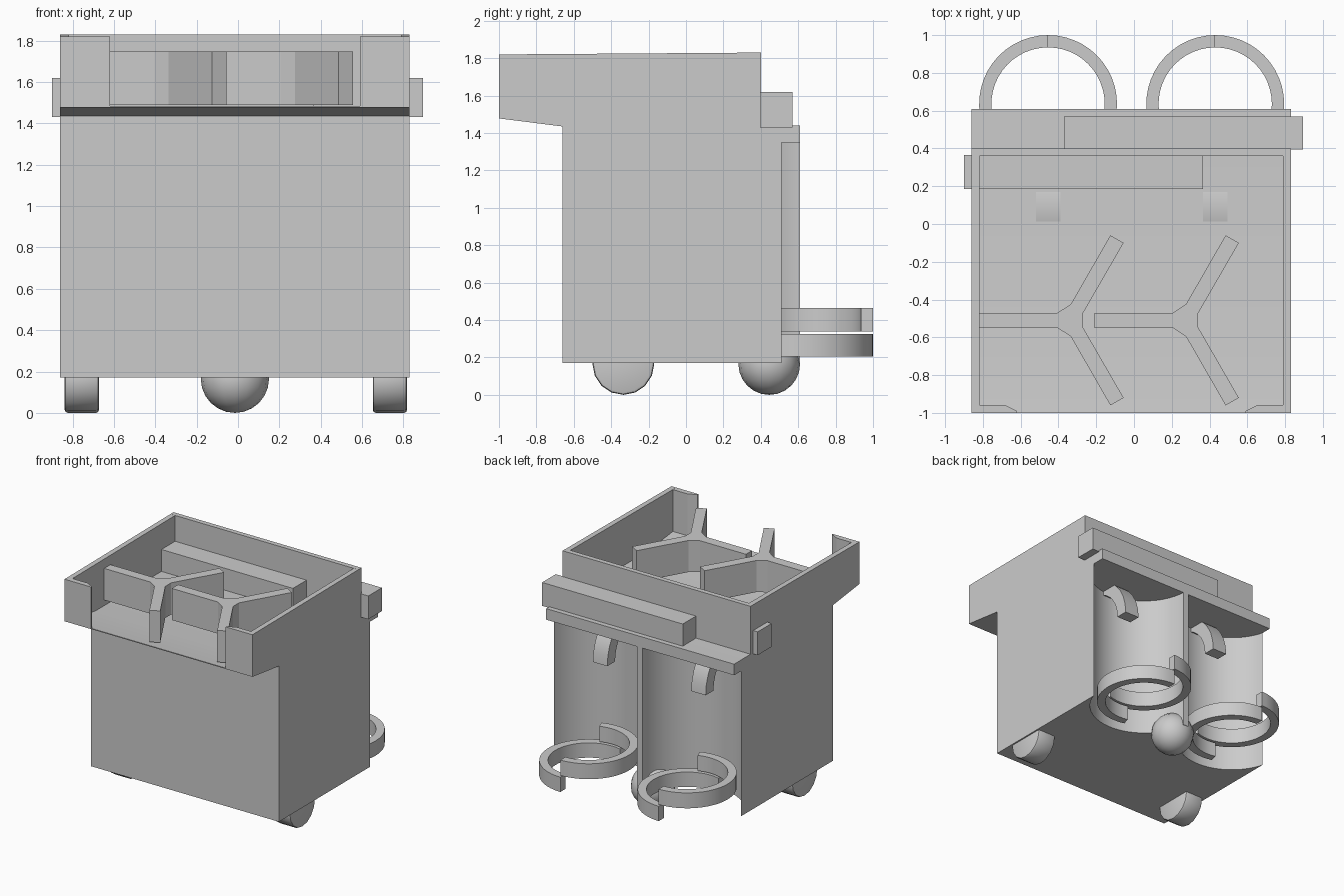
import bpy, bmesh, math
from mathutils import Matrix, Vector

if "Cube" in bpy.data.objects:
    bpy.data.objects.remove(bpy.data.objects["Cube"])


def finish(bm, name, smooth=False):
    bmesh.ops.recalc_face_normals(bm, faces=bm.faces)
    mesh = bpy.data.meshes.new(name)
    bm.to_mesh(mesh)
    bm.free()
    ob = bpy.data.objects.new(name, mesh)
    bpy.context.collection.objects.link(ob)
    if smooth:
        shade(ob)
    return ob


def shade(ob):
    bpy.ops.object.select_all(action='DESELECT')
    ob.select_set(True)
    bpy.context.view_layer.objects.active = ob
    bpy.ops.object.shade_smooth_by_angle(angle=math.radians(35))


def prism(name, pts, lo, hi, axis='z', smooth=False):
    """Extrude an outline: (x, y) points along z, or (y, z) points along x."""
    bm = bmesh.new()
    place = (lambda a, b: (a, b, lo)) if axis == 'z' else (lambda a, b: (lo, a, b))
    face = bm.faces.new([bm.verts.new(place(a, b)) for a, b in pts])
    ext = bmesh.ops.extrude_face_region(bm, geom=[face])
    move = Vector((0, 0, hi - lo)) if axis == 'z' else Vector((hi - lo, 0, 0))
    bmesh.ops.translate(bm, verts=[v for v in ext['geom'] if isinstance(v, bmesh.types.BMVert)], vec=move)
    return finish(bm, name, smooth)


def box(name, x0, x1, y0, y1, z0, z1):
    return prism(name, [(x0, y0), (x1, y0), (x1, y1), (x0, y1)], z0, z1)


def arc(cx, cy, r, a0, a1, n):
    angles = [math.radians(a0 + (a1 - a0) * i / n) for i in range(n + 1)]
    return [(cx + r * math.cos(a), cy + r * math.sin(a)) for a in angles]


def band(cx, cy, r_in, r_out, a0, a1, n):
    return arc(cx, cy, r_out, a0, a1, n) + arc(cx, cy, r_in, a0, a1, n)[::-1]


LEFT, RIGHT = -0.86, 0.83
BAYS = (("left", -0.455), ("right", 0.43))
BAY_Y = 0.635

# Main body with thin sloping front overhang
body = prism("body", [(-0.66, 0.17), (0.61, 0.17), (0.61, 1.44), (-0.66, 1.445), (-1.0, 1.485),
                      (-1.0, 1.478), (-0.66, 1.435)], LEFT, RIGHT, 'x')

# Round bays cut into the back
for side, cx in BAYS:
    cutter = prism(side + "_bay_cutter", arc(cx, BAY_Y, 0.42, 0, 352.5, 47), -0.1, 1.35)
    cutter.hide_render = True
    mod = body.modifiers.new("bay", 'BOOLEAN')
    mod.object = cutter
    mod.operation = 'DIFFERENCE'
    mod.solver = 'EXACT'
    bpy.context.view_layer.objects.active = body
    body.select_set(True)
    bpy.ops.object.modifier_apply(modifier=mod.name)
    bpy.data.objects.remove(cutter, do_unlink=True)
shade(body)

# Tray walls
side_outline = [(-1.0, 1.48), (-0.66, 1.44), (0.4, 1.44), (0.4, 1.83), (-1.0, 1.82)]
prism("tray_left_wall", side_outline, LEFT, LEFT + 0.042, 'x')
prism("tray_right_wall", side_outline, RIGHT - 0.042, RIGHT, 'x')
box("tray_back_wall", LEFT, RIGHT, 0.36, 0.4, 1.44, 1.83)

# Front corner returns, tapering towards the opening
mid = (LEFT + RIGHT) / 2
for side, s in (("left", -1), ("right", 1)):
    pts = [(0.845, -1.0), (0.605, -1.0), (0.605, -0.99), (0.67, -0.957), (0.845, -0.957)]
    prism("tray_front_" + side + "_corner", [(mid + s * x, y) for x, y in pts], 1.48, 1.82)

# Sliding bars inside the tray and on the rear ledge
box("inner_bar", -0.9, 0.365, 0.185, 0.365, 1.43, 1.62)
box("rear_bar", -0.37, 0.895, 0.395, 0.57, 1.43, 1.62)

# Y shaped dividers
half = [(-0.82, 0.04), (-0.405, 0.04), (-0.335, 0.085), (-0.125, 0.45), (-0.055, 0.41), (-0.27, 0.038)]
outline = half + [(x, -y) for x, y in reversed(half)]
for side, dx in (("left", 0.0), ("right", 0.61)):
    prism(side + "_divider", [(x + dx, y - 0.51) for x, y in outline], 1.49, 1.747)

# Gripper rings and curved spouts in each bay
for side, cx in BAYS:
    prism(side + "_lower_gripper", band(cx, BAY_Y, 0.3, 0.365, 90, -105, 26), 0.205, 0.325, smooth=True)
    prism(side + "_upper_gripper", band(cx, BAY_Y, 0.3, 0.365, 90, 290, 26), 0.34, 0.465, smooth=True)
    prism(side + "_spout", band(0.09, 1.05, 0.3, 0.4, 0, 112.5, 10), cx - 0.065, cx + 0.065, 'x', True)

# Front wheels with rounded rims
for side, x in (("left", -0.755), ("right", 0.735)):
    bm = bmesh.new()
    bmesh.ops.create_cone(bm, cap_ends=True, segments=16, radius1=0.165, radius2=0.165, depth=0.166,
                          matrix=Matrix.Translation((x, -0.335, 0.165)) @ Matrix.Rotation(math.pi / 2, 4, 'Y'))
    rims = [e for e in bm.edges if any(len(f.verts) > 4 for f in e.link_faces)]
    bmesh.ops.bevel(bm, geom=rims, offset=0.015, segments=2, profile=0.5, affect='EDGES')
    finish(bm, side + "_wheel", True)

# Rear ball caster
bm = bmesh.new()
bmesh.ops.create_uvsphere(bm, u_segments=16, v_segments=12, radius=0.165,
                          matrix=Matrix.Translation((-0.015, 0.445, 0.165)))
finish(bm, "ball_caster", True)
